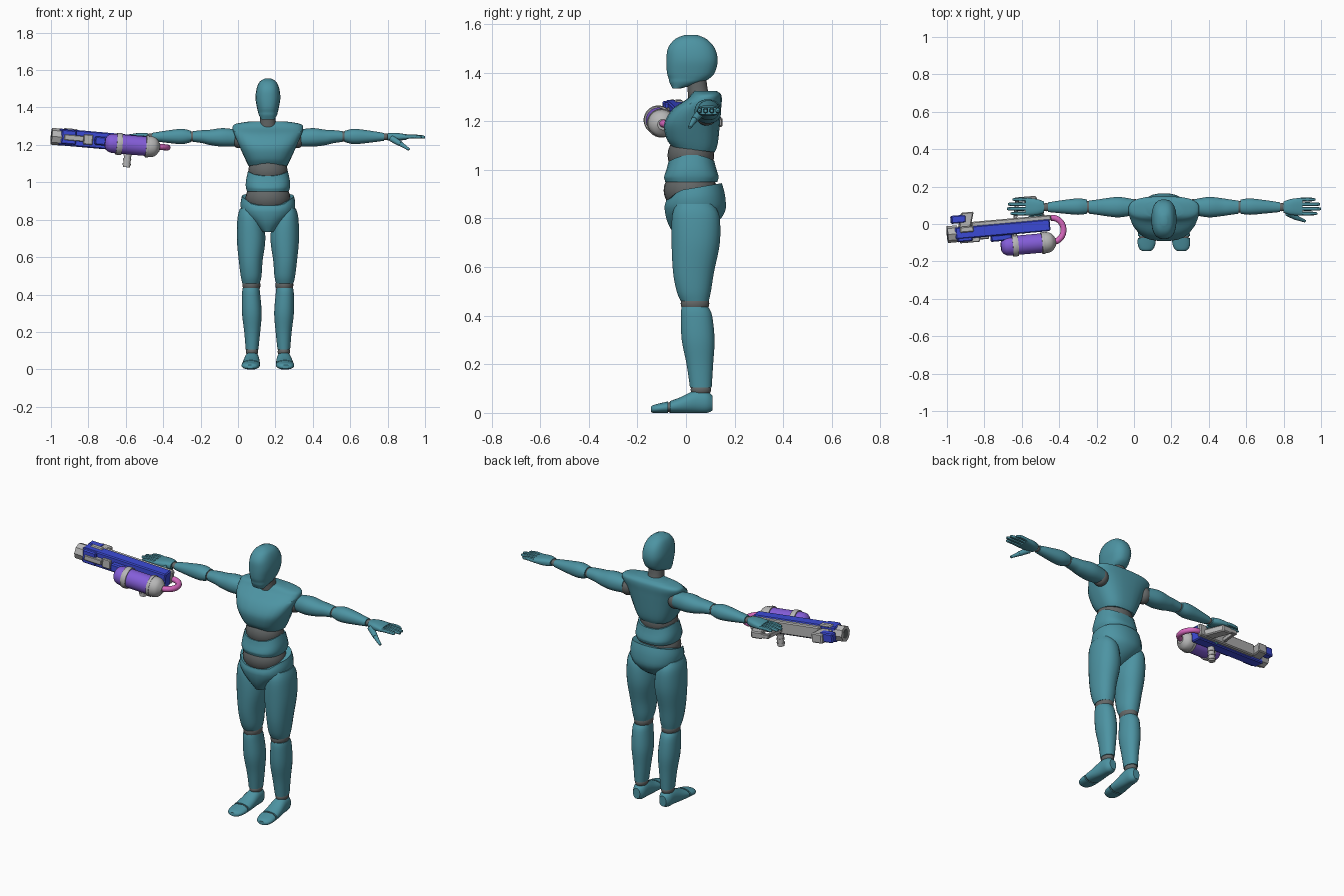
import bpy, bmesh, math
from mathutils import Matrix, Vector

if "Cube" in bpy.data.objects:
    bpy.data.objects.remove(bpy.data.objects["Cube"])


def material(name, r, g, b):
    m = bpy.data.materials.new(name)
    m.use_nodes = True
    m.diffuse_color = (r, g, b, 1)
    m.node_tree.nodes["Principled BSDF"].inputs["Base Color"].default_value = (r, g, b, 1)
    return m


TEAL = material("teal armour", .074, .295, .365)
JOINT = material("dark grey joint", .125, .135, .135)
STEEL = material("light grey metal", .47, .47, .47)
BLUE = material("blue shell", .045, .07, .68)
PURPLE = material("purple tank", .23, .11, .69)
PINK = material("pink hose", .69, .14, .52)
MID = .16                                   # centre of the body in x
GUN = (Matrix.Translation((-.7, -.03, 1.22)) @ Matrix.Rotation(.09, 4, 'Z')
       @ Matrix.Rotation(.087, 4, 'Y'))     # frame of the blaster
UPRIGHT, ALONG_X, ALONG_Y = (2, 0, 1), (0, 1, 2), (1, 0, 2)


def finish(bm, name, mat, matrix=None, angle=35):
    bmesh.ops.recalc_face_normals(bm, faces=bm.faces)
    me = bpy.data.meshes.new(name)
    bm.to_mesh(me)
    bm.free()
    ob = bpy.data.objects.new(name, me)
    bpy.context.collection.objects.link(ob)
    me.materials.append(mat)
    if matrix:
        ob.matrix_world = matrix
    bpy.ops.object.select_all(action='DESELECT')
    bpy.context.view_layer.objects.active = ob
    ob.select_set(True)
    bpy.ops.object.shade_smooth_by_angle(angle=math.radians(angle))
    return ob


def spline(rows, steps):
    """Catmull-Rom interpolation through rows of section values."""
    out = []
    for i in range(len(rows) - 1):
        a, b = rows[max(i - 1, 0)], rows[i]
        c, d = rows[i + 1], rows[min(i + 2, len(rows) - 1)]
        for k in range(steps):
            t = k / steps
            out.append([.5 * (2 * q + (r - p) * t + (2 * p - 5 * q + 4 * r - s) * t * t
                              + (3 * q - p - 3 * r + s) * t ** 3)
                        for p, q, r, s in zip(a, b, c, d)])
    return out + [list(rows[-1])]


def loft(name, rows, mat, axes=UPRIGHT, side=None, p=2.2, n=24, steps=4, warp=None, matrix=None):
    """Rows are (along, centre u, centre v, radius u, radius v)."""
    bm = bmesh.new()
    rings = []
    for t, cu, cv, ru, rv in spline(rows, steps):
        ring = []
        for k in range(n):
            a = math.tau * (k + .5) / n
            c, s = math.cos(a), math.sin(a)
            co = Vector((0, 0, 0))
            co[axes[0]] = t
            co[axes[1]] = cu + ru * math.copysign(abs(c) ** (2 / p), c)
            co[axes[2]] = cv + rv * math.copysign(abs(s) ** (2 / p), s)
            if warp:
                warp(co)
            if side:
                co.x = MID + side * co.x
            ring.append(bm.verts.new(co))
        rings.append(ring)
    for a, b in zip(rings, rings[1:]):
        for k in range(n):
            bm.faces.new((a[k], a[(k + 1) % n], b[(k + 1) % n], b[k]))
    bm.faces.new(rings[0])
    bm.faces.new(rings[-1])
    return finish(bm, name, mat, matrix)


def ball(name, centre, radii, mat=JOINT):
    bm = bmesh.new()
    bmesh.ops.create_uvsphere(bm, u_segments=24, v_segments=14, radius=1)
    return finish(bm, name, mat, Matrix.Translation(centre) @ Matrix.Diagonal((*radii, 1)))


def rod(name, a, b, r1, r2, mat, n=16, matrix=None):
    a, b = Vector(a), Vector(b)
    bm = bmesh.new()
    bmesh.ops.create_cone(bm, cap_ends=True, segments=n, radius1=r1, radius2=r2, depth=(b - a).length)
    turn = (b - a).to_track_quat('Z', 'Y').to_matrix().to_4x4()
    bm.transform(Matrix.Translation((a + b) / 2) @ turn)
    return finish(bm, name, mat, matrix)


def box(name, lo, hi, mat, skew=0, bevel=.006):
    """Block in the blaster frame; skew leans it along x as y grows."""
    lo, hi = Vector(lo), Vector(hi)
    bm = bmesh.new()
    bmesh.ops.create_cube(bm, size=1)
    for v in bm.verts:
        lean = skew * (v.co.y + .5)
        v.co = (lo + hi) / 2 + v.co * (hi - lo)
        v.co.x += lean
    bmesh.ops.bevel(bm, geom=bm.edges[:], offset=bevel, segments=1, affect='EDGES')
    return finish(bm, name, mat, GUN, 20)


def clamp(value):
    return max(0, min(1, value))


# Head, neck and trunk
def pelvis_dip(co):
    top = clamp((co.z - .84) / .08)
    co.z += top * (.17 * (co.y - .03) - .03 * clamp(-co.y / .05) * clamp((.13 - abs(co.x - MID)) / .05))


def lean_back(co):
    co.z -= .13 * co.y * clamp((1.2 - co.z) / .1)


def arch_sides(co):
    co.z -= 3 * (co.y - .025) ** 2 * clamp((co.z - .96) / .08)


loft("head", [(1.335, MID, -.038, .034, .018), (1.358, MID, -.004, .048, .064), (1.375, MID, .012, .053, .084),
              (1.4, MID, .02, .059, .099), (1.45, MID, .025, .067, .106), (1.5, MID, .022, .061, .097),
              (1.537, MID, .02, .045, .066), (1.555, MID, .02, .016, .025)], TEAL, p=2.5)
loft("neck", [(1.28, MID, .06, .05, .05), (1.33, MID, .048, .042, .042), (1.4, MID, .04, .042, .042)], JOINT)
loft("chest", [(1.087, MID, .03, .1, .088), (1.12, MID, .025, .118, .106), (1.19, MID, .025, .152, .115),
               (1.25, MID, .045, .178, .1), (1.29, MID, .075, .19, .073),
               (1.312, MID, .083, .175, .06), (1.325, MID, .08, .1, .045)], TEAL, p=2.7, warp=lean_back)
ball("upper_waist", (MID, .02, 1.06), (.105, .096, .09))
loft("abdomen", [(.95, MID, .022, .112, .108), (.975, MID, .022, .119, .113), (1.01, MID, .022, .118, .108),
                 (1.062, MID, .022, .107, .095)], TEAL, p=2.5, warp=arch_sides)
ball("lower_waist", (MID, .018, .915), (.12, .11, .095))
loft("pelvis", [(.735, MID, 0, .03, .05), (.78, MID, .025, .08, .1), (.83, MID, .037, .135, .125),
                (.88, MID, .037, .147, .125), (.925, MID, .033, .14, .115)], TEAL, warp=pelvis_dip)


# Limbs, given for one side as distances from the body centre
def flat_sole(co):
    co.z = max(co.z, 0)


for side, tag in ((1, "left"), (-1, "right")):
    def at(d, y, z):
        return (MID + side * d, y, z)

    loft(tag + "_thigh", [(.86, .105, .035, .045, .075), (.81, .096, .04, .067, .098), (.7, .09, .04, .077, .1),
                          (.58, .092, .031, .064, .085), (.5, .09, .032, .056, .071),
                          (.46, .09, .036, .047, .058)], TEAL, side=side)
    ball(tag + "_knee", at(.088, .037, .45), (.048, .059, .045))
    loft(tag + "_calf", [(.435, .09, .037, .045, .055), (.4, .09, .043, .049, .065), (.3, .086, .05, .053, .068),
                         (.2, .084, .057, .043, .055), (.105, .085, .061, .034, .045)], TEAL, side=side)
    ball(tag + "_ankle", at(.085, .061, .095), (.033, .042, .03))
    loft(tag + "_foot", [(.11, .085, .04, .022, .03), (.085, .085, .045, .036, .046), (.04, .086, .046, .04, .048),
                         (-.02, .089, .032, .046, .034), (-.065, .091, .024, .049, .025)],
         TEAL, ALONG_Y, side, warp=flat_sole)
    ball(tag + "_toe_joint", at(.091, -.065, .023), (.043, .025, .021))
    loft(tag + "_toes", [(-.075, .091, .023, .049, .024), (-.11, .093, .019, .047, .02),
                         (-.135, .094, .016, .036, .016), (-.145, .094, .014, .02, .01)],
         TEAL, ALONG_Y, side, warp=flat_sole)
    ball(tag + "_shoulder", at(.155, .085, 1.232), (.042, .048, .05))
    loft(tag + "_upper_arm", [(.163, .09, 1.237, .043, .044), (.24, .09, 1.24, .055, .05),
                              (.31, .09, 1.24, .048, .041), (.35, .09, 1.244, .042, .035),
                              (.4, .09, 1.245, .035, .029)], TEAL, ALONG_X, side)
    ball(tag + "_elbow", at(.402, .092, 1.245), (.03, .032, .027))
    loft(tag + "_forearm", [(.41, .093, 1.245, .038, .03), (.46, .093, 1.245, .044, .041),
                            (.54, .092, 1.244, .036, .033), (.62, .09, 1.243, .026, .021)], TEAL, ALONG_X, side)
    ball(tag + "_wrist", at(.63, .09, 1.243), (.025, .022, .018))
    loft(tag + "_palm", [(.64, .09, 1.243, .03, .019), (.68, .091, 1.243, .043, .022),
                         (.74, .093, 1.242, .048, .015)], TEAL, ALONG_X, side, p=2.8)
    for i, tip in enumerate((.82, .84, .835, .81)):
        y = .056 + .025 * i
        loft(f"{tag}_finger_{i + 1}", [(.73, y, 1.242, .01, .011), (.77, y, 1.245, .011, .011),
                                       (tip - .01, y, 1.242, .009, .009), (tip, y, 1.241, .004, .004)],
             TEAL, ALONG_X, side, n=10, steps=2)
    rod(tag + "_thumb_base", at(.66, .06, 1.235), at(.71, .033, 1.205), .018, .014, TEAL)
    rod(tag + "_thumb_tip", at(.708, .034, 1.206), at(.755, .015, 1.175), .013, .007, TEAL)

# Blaster body
box("blaster_shell", (-.26, -.03, -.044), (.25, .034, .045), BLUE)
box("nose_shell", (-.25, -.046, -.036), (-.17, 0, .042), BLUE)
box("blaster_frame", (-.17, .026, -.032), (.26, .056, .04), STEEL)
rod("muzzle", (-.3, 0, 0), (-.245, 0, 0), .045, .045, STEEL, 8, GUN)
rod("muzzle_bore", (-.301, 0, 0), (-.29, 0, 0), .025, .025, JOINT, 16, GUN)
box("nose_cover", (-.235, .002, .035), (-.16, .035, .05), STEEL)
box("side_plate", (-.235, -.053, -.014), (-.13, -.025, .016), STEEL, bevel=.003)
box("side_clamp", (-.13, -.042, -.028), (-.08, -.025, .026), STEEL, bevel=.004)
box("front_sight_wedge", (-.24, .025, -.028), (-.175, .11, .028), STEEL, skew=.025)
box("side_barrel", (-.275, .055, -.022), (-.195, .098, .031), BLUE)

# Grip and trigger guard
box("grip", (.16, .05, -.028), (.23, .165, .012), STEEL, skew=-.04)
box("guard_front", (.06, .05, -.02), (.08, .15, .005), STEEL, skew=.02, bevel=.003)
box("guard_bar", (.08, .145, -.02), (.17, .165, .005), STEEL, bevel=.003)
rod("fore_handle", (.115, -.01, -.13), (.115, -.01, -.03), .019, .019, STEEL, 16, GUN)
for i in range(3):
    z = -.12 + .025 * i
    rod(f"handle_ring_{i + 1}", (.115, -.01, z), (.115, -.01, z + .01), .022, .022, STEEL, 16, GUN)


# Side tank with band, cap and hose
def round_part(name, mat, profile):
    loft(name, [(x, -.09, -.01, r, r) for x, r in profile], mat, ALONG_X, p=2, matrix=GUN)


round_part("tank", PURPLE, [(-.018, .022), (-.006, .04), (.02, .051), (.1, .052), (.21, .052)])
round_part("tank_band", STEEL, [(.042, .058), (.057, .06), (.072, .058)])
round_part("tank_cap", STEEL, [(.205, .056), (.23, .056), (.255, .047), (.275, .022)])
round_part("cap_rim", STEEL, [(.2, .059), (.208, .06), (.216, .059)])
box("band_mount", (.044, -.06, -.03), (.07, -.02, .02), STEEL)
box("front_mount", (-.07, -.06, -.025), (.044, -.025, .02), BLUE)

curve = bpy.data.curves.new("hose", 'CURVE')
curve.dimensions = '3D'
curve.bevel_depth = .016
curve.bevel_resolution = 4
curve.use_fill_caps = True
path = curve.splines.new('POLY')
path.points.add(16)
for i, pt in enumerate(path.points):
    a = math.pi * (i / 16 - .5)
    pt.co = (.262 + .062 * math.cos(a), -.025 + .065 * math.sin(a), -.006, 1)
curve.materials.append(PINK)
hose = bpy.data.objects.new("hose", curve)
hose.matrix_world = GUN
bpy.context.collection.objects.link(hose)
